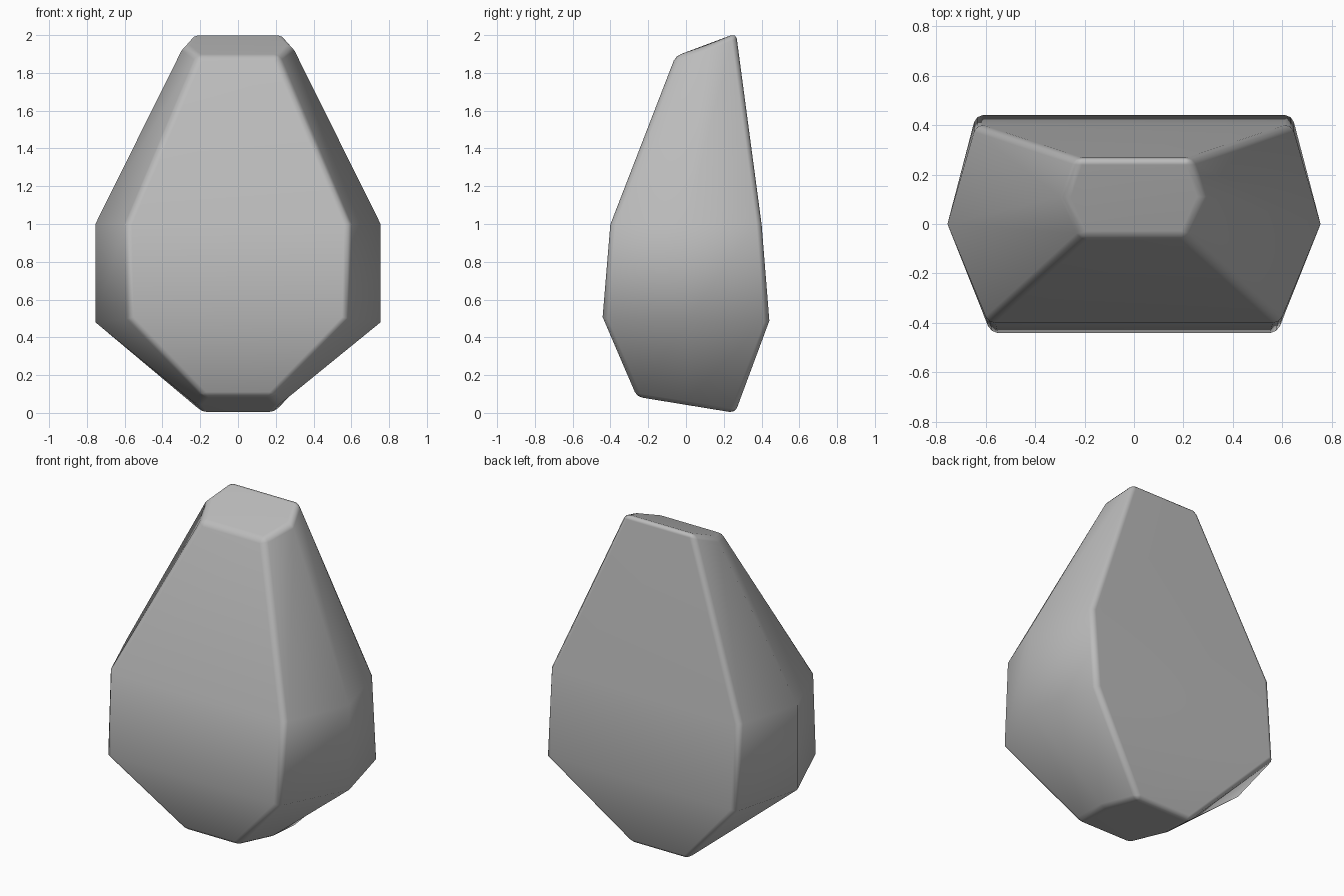
import bpy
import bmesh

cube = bpy.data.objects.get("Cube")
if cube:
    bpy.data.objects.remove(cube, do_unlink=True)

# Stone colour
stone = bpy.data.materials.new("stone_grey")
stone.use_nodes = True
grey = (0.5, 0.5, 0.5, 1)
stone.diffuse_color = grey
stone.node_tree.nodes["Principled BSDF"].inputs["Base Color"].default_value = grey

# Six-sided rings, bottom to top: (x, y, z) of the front, side and back corners
LEVELS = [
    ((0.18, -0.26, 0.085), (0.22, 0.00, 0.045), (0.19, 0.26, 0.0)),
    ((0.58, -0.44, 0.50), (0.755, 0.0, 0.48), (0.64, 0.44, 0.48)),
    ((0.59, -0.40, 1.00), (0.755, 0.0, 1.00), (0.64, 0.40, 1.00)),
    ((0.21, -0.055, 1.89), (0.285, 0.11, 1.945), (0.23, 0.265, 2.01)),
]


def ring(bm, half):
    """Mirror three right-hand corners into a closed six-corner ring."""
    mirrored = [(-x, y, z) for x, y, z in reversed(half)]
    return [bm.verts.new(p) for p in list(half) + mirrored]


bm = bmesh.new()
rings = [ring(bm, half) for half in LEVELS]

# Sides and caps
for low, high in zip(rings, rings[1:]):
    for i in range(6):
        j = (i + 1) % 6
        bm.faces.new((low[i], low[j], high[j], high[i]))
bm.faces.new(list(reversed(rings[0])))
bm.faces.new(rings[-1])

# Worn edges: both cap outlines and the front and back corner lines
worn = []
for r in (rings[0], rings[-1]):
    worn += [bm.edges.get((r[i], r[(i + 1) % 6])) for i in range(6)]
for low, high in zip(rings, rings[1:]):
    worn += [bm.edges.get((low[i], high[i])) for i in (0, 2, 3, 5)]
bmesh.ops.bevel(bm, geom=worn, offset=0.028, offset_type='OFFSET',
                segments=2, profile=0.5, affect='EDGES', clamp_overlap=True)
bmesh.ops.recalc_face_normals(bm, faces=bm.faces)
for face in bm.faces:
    face.smooth = True

mesh = bpy.data.meshes.new("rock")
bm.to_mesh(mesh)
bm.free()
mesh.materials.append(stone)
rock = bpy.data.objects.new("rock", mesh)
bpy.context.collection.objects.link(rock)

# Keep the broad faces flat-looking while the worn edges shade softly
weighted = rock.modifiers.new("weighted_normals", 'WEIGHTED_NORMAL')
weighted.mode = 'FACE_AREA'
weighted.weight = 50
